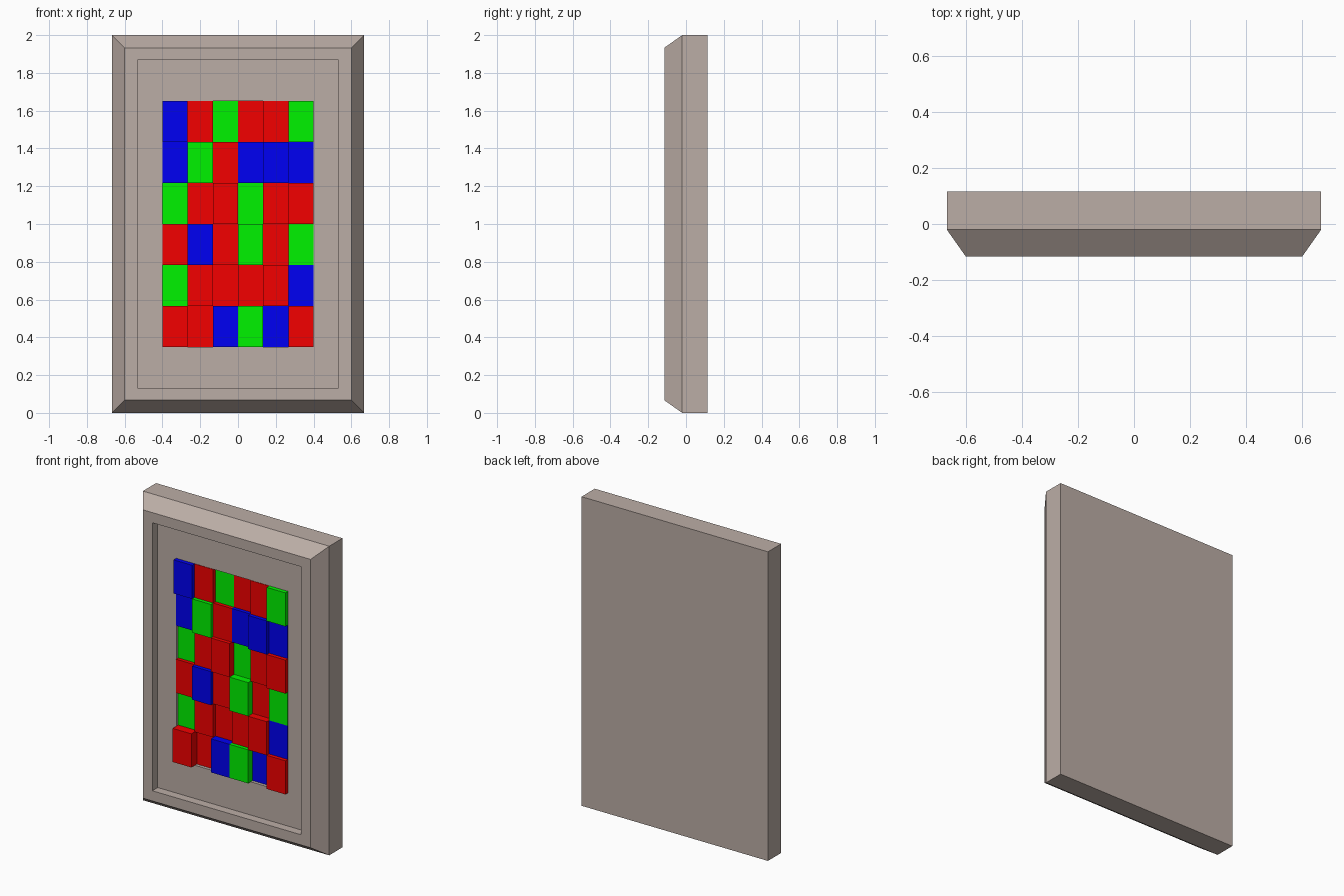
import bpy, bmesh

if "Cube" in bpy.data.objects:
    bpy.data.objects.remove(bpy.data.objects["Cube"])


def material(name, rgb):
    m = bpy.data.materials.new(name)
    m.diffuse_color = (*rgb, 1)
    m.use_nodes = True
    m.node_tree.nodes["Principled BSDF"].inputs["Base Color"].default_value = m.diffuse_color
    return m


def finish(name, bm, mat):
    bmesh.ops.recalc_face_normals(bm, faces=bm.faces)
    me = bpy.data.meshes.new(name)
    bm.to_mesh(me)
    bm.free()
    me.materials.append(mat)
    ob = bpy.data.objects.new(name, me)
    bpy.context.collection.objects.link(ob)
    return ob


def nested_rectangles(name, rings, mat):
    """Closed solid skinned through rectangles (half width, half height, y)."""
    bm = bmesh.new()
    loops = [[bm.verts.new((sx * w, y, 1 + sz * h))
              for sx, sz in ((-1, -1), (1, -1), (1, 1), (-1, 1))]
             for w, h, y in rings]
    for a, b in zip(loops, loops[1:]):
        for i in range(4):
            j = (i + 1) % 4
            bm.faces.new((a[i], a[j], b[j], b[i]))
    bm.faces.new(loops[0])
    bm.faces.new(loops[-1])
    return finish(name, bm, mat)


def box(name, x0, x1, y0, y1, z0, z1, mat):
    bm = bmesh.new()
    bmesh.ops.create_cube(bm, size=1)
    for v in bm.verts:
        v.co = (x1 if v.co.x > 0 else x0,
                y1 if v.co.y > 0 else y0,
                z1 if v.co.z > 0 else z0)
    return finish(name, bm, mat)


stone = material("warm_grey", (0.5, 0.42, 0.38))
colours = {"R": material("red", (0.9, 0, 0)),
           "G": material("green", (0, 0.9, 0)),
           "B": material("blue", (0, 0, 0.9))}

# Bevelled frame with a stepped recess and a pocket for the tiles
nested_rectangles("frame", [
    (0.667, 1.0, 0.115), (0.667, 1.0, -0.02),    # back slab
    (0.6, 0.933, -0.115),                        # outer chamfer
    (0.533, 0.867, -0.115),                      # front rim
    (0.533, 0.867, -0.06),                       # recess wall
    (0.4, 0.652, -0.06), (0.4, 0.652, -0.01),    # recess floor, tile pocket
], stone)

# Tile grid, top row first: colour letter and depth level
rows = ["B2 R1 G0 R0 R1 G2",
        "B1 G2 R1 B1 B2 B1",
        "G0 R1 R2 G0 R1 R2",
        "R1 B2 R1 G2 R0 G1",
        "G0 R1 R0 R1 R2 B1",
        "R3 R0 B2 G2 B0 R2"]
fronts = [-0.04, -0.063, -0.087, -0.097]
tile_w, tile_h = 0.8 / 6, 1.304 / 6
for r, row in enumerate(rows):
    for c, (colour, level) in enumerate(row.split()):
        x = -0.4 + c * tile_w
        z = 1.652 - r * tile_h
        box(f"tile_{r + 1}_{c + 1}", x, x + tile_w, fronts[int(level)], -0.01,
            z - tile_h, z, colours[colour])
